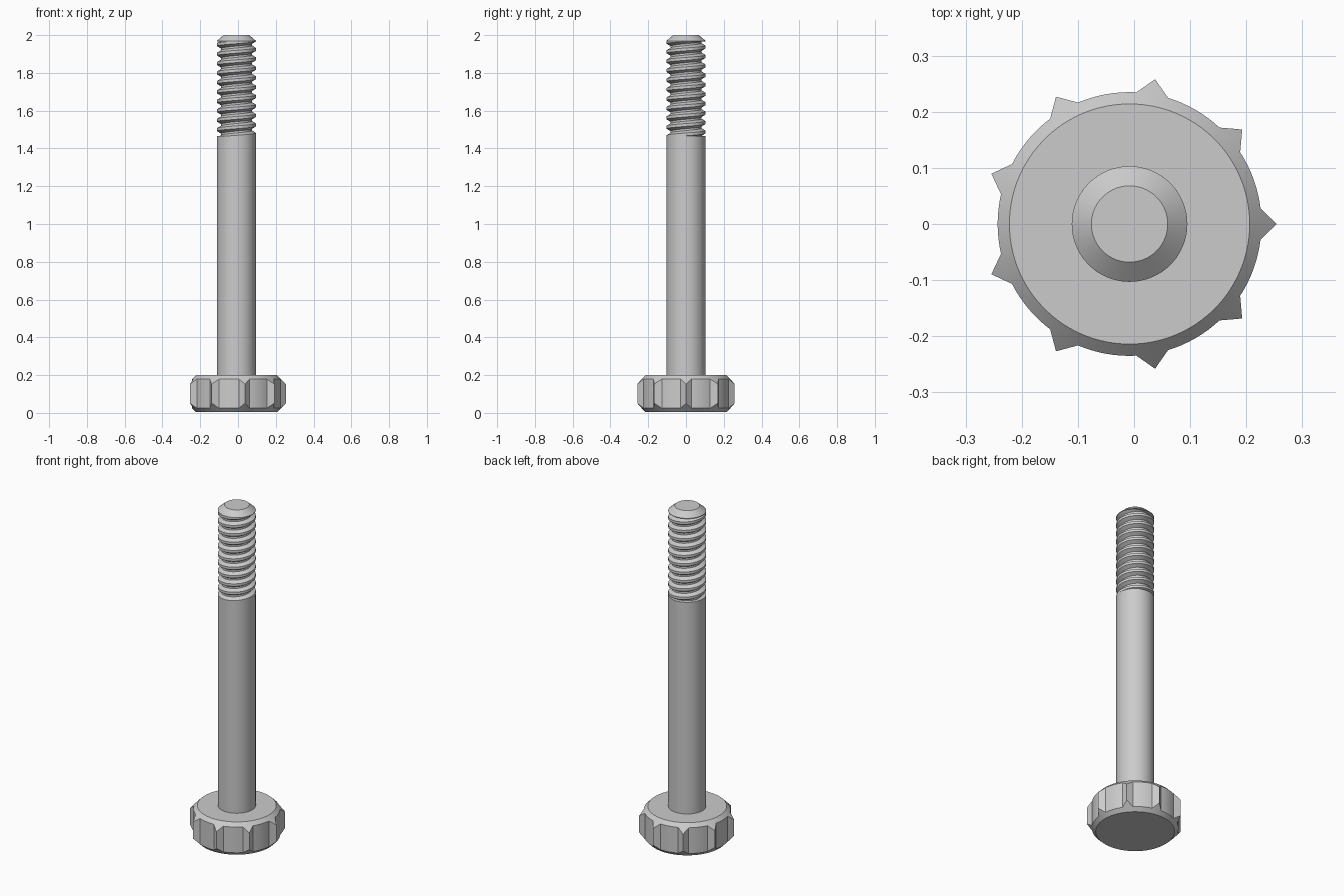
import bpy, bmesh
from math import pi, cos, sin, radians, hypot, atan2, floor

if "Cube" in bpy.data.objects:
    bpy.data.objects.remove(bpy.data.objects["Cube"])

CX = -0.008          # bolt axis
R = 0.103            # shaft radius


def finish(name, bm, angle=30):
    bmesh.ops.remove_doubles(bm, verts=bm.verts, dist=1e-5)
    bmesh.ops.recalc_face_normals(bm, faces=bm.faces)
    me = bpy.data.meshes.new(name)
    bm.to_mesh(me)
    bm.free()
    ob = bpy.data.objects.new(name, me)
    bpy.context.collection.objects.link(ob)
    bpy.ops.object.select_all(action='DESELECT')
    ob.select_set(True)
    bpy.context.view_layer.objects.active = ob
    bpy.ops.object.shade_smooth_by_angle(angle=radians(angle))
    return ob


def stack(name, rings):
    """Closed solid through a list of vertex rings."""
    bm = bmesh.new()
    loops = [[bm.verts.new((CX + x, y, z)) for x, y, z in ring] for ring in rings]
    n = len(loops[0])
    for a, b in zip(loops, loops[1:]):
        for i in range(n):
            j = (i + 1) % n
            bm.faces.new((a[i], a[j], b[j], b[i]))
    bm.faces.new(loops[0][::-1])
    bm.faces.new(loops[-1])
    return finish(name, bm)


def circle(r, z, n=96):
    return [(r * cos(2 * pi * i / n), r * sin(2 * pi * i / n), z) for i in range(n)]


# Knurled head: nine pointed teeth, cut by a 45 degree chamfer top and bottom
FACE_R, BODY_R, TIP_R, HEAD_H, BASE = 0.214, 0.235, 0.262, 0.2, 0.004
half = radians(7)
outline = []
for t in range(9):
    a = t * 2 * pi / 9
    p0 = (BODY_R * cos(a - half), BODY_R * sin(a - half))
    p1 = (TIP_R * cos(a), TIP_R * sin(a))
    p2 = (BODY_R * cos(a + half), BODY_R * sin(a + half))
    for s, e in ((p0, p1), (p1, p2)):
        for k in range(3):
            outline.append((s[0] + (e[0] - s[0]) * k / 3, s[1] + (e[1] - s[1]) * k / 3))
    gap = 2 * pi / 9 - 2 * half
    for k in range(8):
        b = a + half + gap * k / 8
        outline.append((BODY_R * cos(b), BODY_R * sin(b)))
flat = [(FACE_R * cos(atan2(y, x)), FACE_R * sin(atan2(y, x))) for x, y in outline]
cut = [hypot(x, y) - FACE_R for x, y in outline]
stack("knurled_head", [
    [(x, y, BASE) for x, y in flat],
    [(x, y, BASE + c) for (x, y), c in zip(outline, cut)],
    [(x, y, HEAD_H - c) for (x, y), c in zip(outline, cut)],
    [(x, y, HEAD_H) for x, y in flat]])

# Plain shank
Z0, Z1 = 1.467, 1.97
stack("shank", [circle(R, HEAD_H - 0.02), circle(R, Z0)])

# Chamfered tip
stack("tip", [circle(R, Z1 - 0.003), circle(R, Z1), circle(0.068, 2.0)])

# Helical thread: crest and root lines follow a right-handed helix
PITCH, ROOT, N = 0.05, 0.082, 72
PROFILE = [(0.0, R), (0.3, R), (0.55, ROOT), (0.75, ROOT), (1.0, R)]


def thread_radius(phase):
    f = phase - floor(phase)
    for (a, ra), (b, rb) in zip(PROFILE, PROFILE[1:]):
        if f <= b:
            return ra + (rb - ra) * (f - a) / (b - a)
    return R


bm = bmesh.new()
levels = [k + p[0] for k in range(-1, 12) for p in PROFILE[:-1]]
grid = []
for lv in levels:
    row = []
    for i in range(N + 1):
        u = i / N
        z = min(max(Z0 + PITCH * (lv + u), Z0), Z1)
        r = thread_radius((z - Z0) / PITCH - u + 1e-7)
        row.append(bm.verts.new((CX + r * cos(2 * pi * u), r * sin(2 * pi * u), z)))
    grid.append(row)
for a, b in zip(grid, grid[1:]):
    for i in range(N):
        if max(v.co.z for v in (a[i], a[i + 1], b[i], b[i + 1])) - min(
                v.co.z for v in (a[i], a[i + 1], b[i], b[i + 1])) > 1e-6:
            bm.faces.new((a[i], a[i + 1], b[i + 1], b[i]))
finish("thread", bm)
